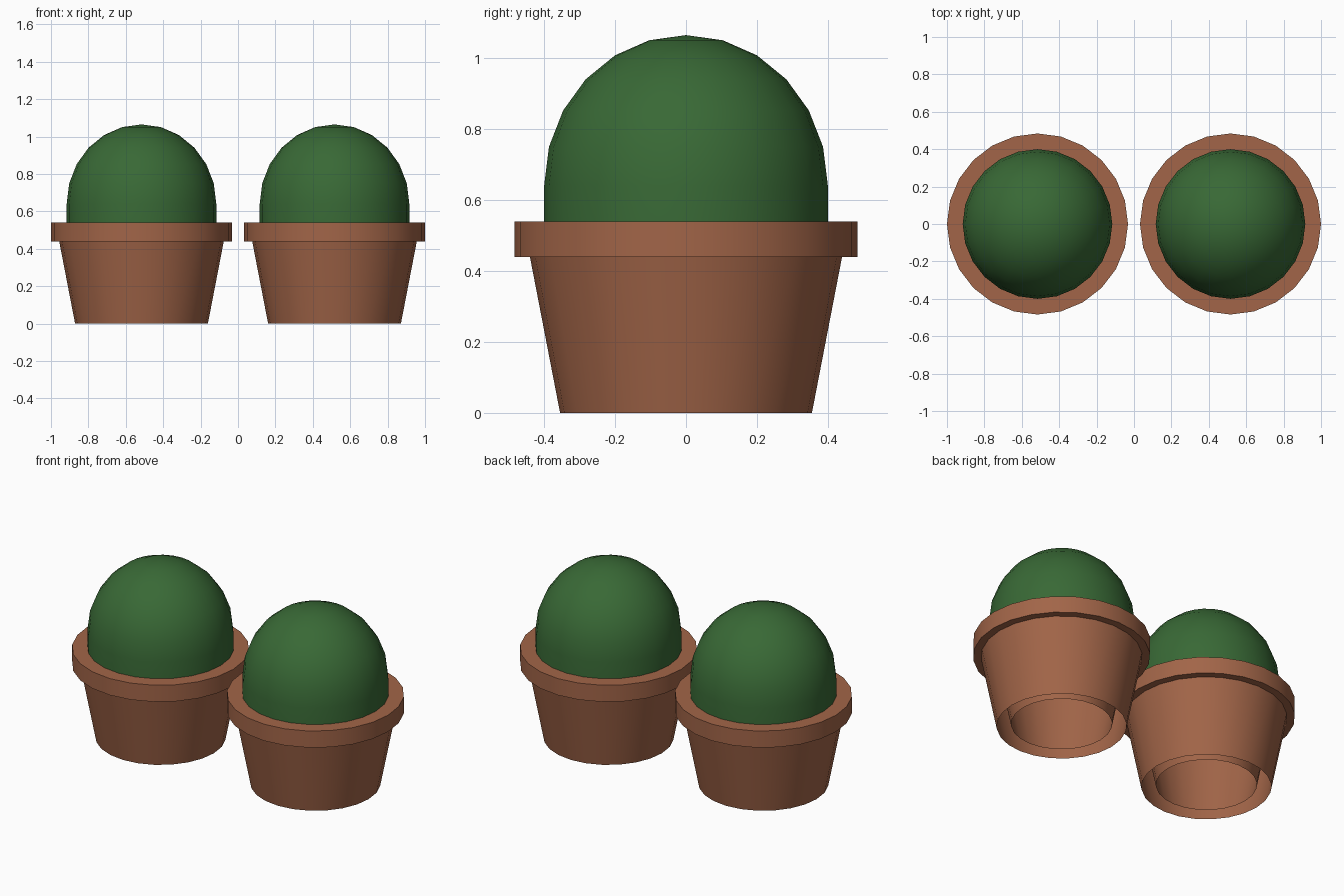
import bpy, bmesh
from math import sin, cos, pi, radians

if "Cube" in bpy.data.objects:
    bpy.data.objects.remove(bpy.data.objects["Cube"])

SIDES = 24


def material(name, color):
    m = bpy.data.materials.new(name)
    m.diffuse_color = color
    m.use_nodes = True
    m.node_tree.nodes["Principled BSDF"].inputs["Base Color"].default_value = m.diffuse_color
    return m


def lathe(name, profile, x, mat):
    """Spin an (r, z) profile about a vertical axis; r = 0 makes a pole."""
    bm = bmesh.new()
    rings = []
    for r, z in profile:
        if r == 0:
            rings.append([bm.verts.new((0, 0, z))] * SIDES)
        else:
            rings.append([bm.verts.new((r * cos(2 * pi * i / SIDES),
                                        r * sin(2 * pi * i / SIDES), z))
                          for i in range(SIDES)])
    for a, b in zip(rings, rings[1:]):
        for i in range(SIDES):
            j = (i + 1) % SIDES
            bm.faces.new(list(dict.fromkeys((a[i], a[j], b[j], b[i]))))
    mesh = bpy.data.meshes.new(name)
    bm.to_mesh(mesh)
    bm.free()
    ob = bpy.data.objects.new(name, mesh)
    bpy.context.collection.objects.link(ob)
    ob.location.x = x
    mesh.materials.append(mat)
    bpy.ops.object.select_all(action='DESELECT')
    ob.select_set(True)
    bpy.context.view_layer.objects.active = ob
    bpy.ops.object.shade_smooth_by_angle(angle=radians(30))
    return ob


clay = material("clay", (0.36, 0.13, 0.065, 1))
leaf = material("leaf", (0.04, 0.14, 0.036, 1))

# Pot: tapered outer wall, overhanging rim, inner wall open at the bottom
pot = [(0.355, 0), (0.44, 0.44), (0.484, 0.44), (0.484, 0.54),
       (0.378, 0.54), (0.276, 0.013)]

# Bush: closed base, short straight side and a slightly tall dome
bush = [(0, 0.45), (0.40, 0.45)]
bush += [(0.40 * cos(radians(a)), 0.64 + 0.425 * sin(radians(a)))
         for a in range(0, 90, 15)]
bush += [(0, 1.065)]

for side, x in (("left", -0.516), ("right", 0.516)):
    lathe(side + "_pot", pot, x, clay)
    lathe(side + "_bush", bush, x, leaf)
